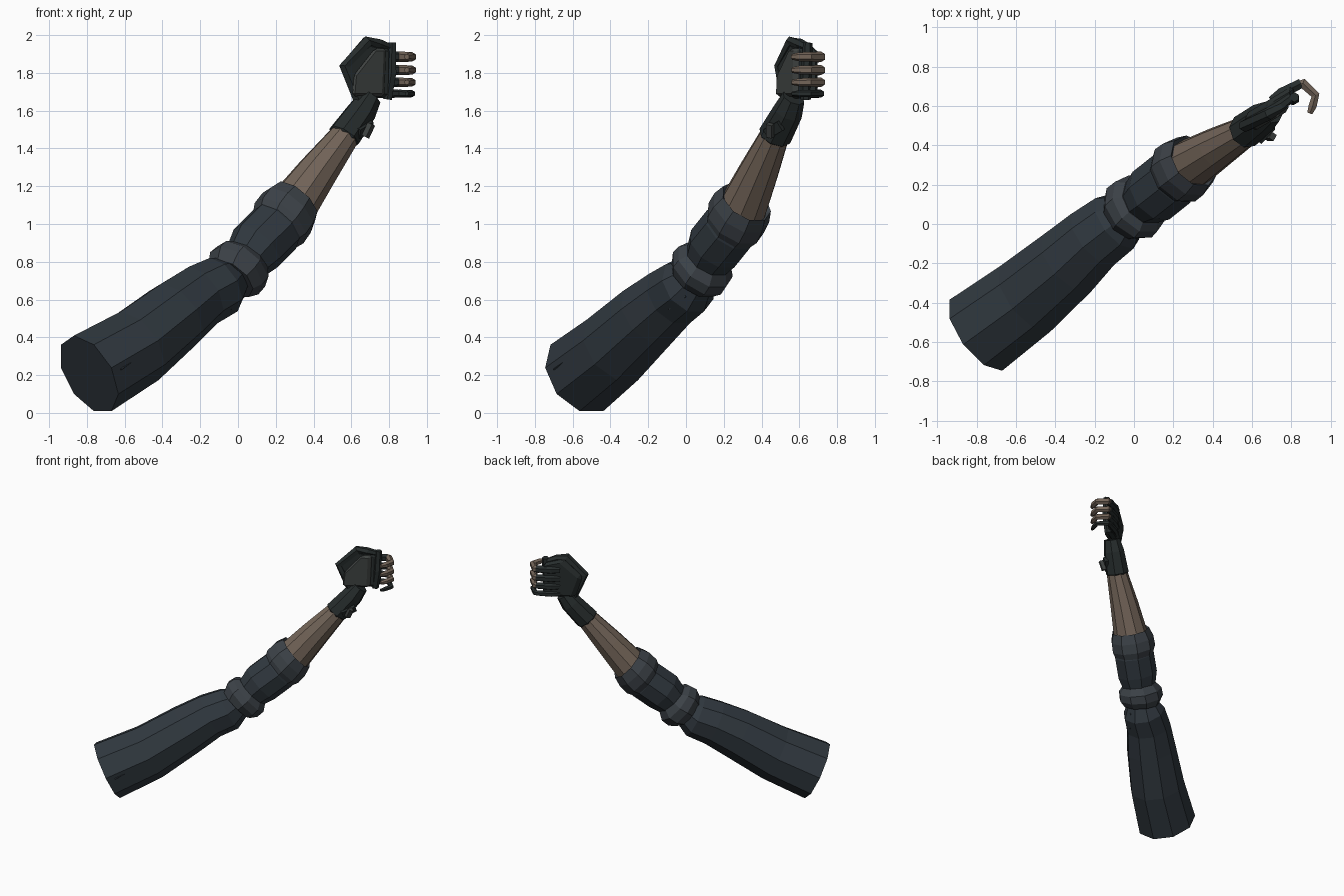
import bpy, bmesh
from mathutils import Vector, Matrix
from math import cos, sin, tau

if "Cube" in bpy.data.objects:
    bpy.data.objects.remove(bpy.data.objects["Cube"])


def material(name, rgb):
    m = bpy.data.materials.new(name)
    m.diffuse_color = (*rgb, 1)
    m.use_nodes = True
    m.node_tree.nodes["Principled BSDF"].inputs["Base Color"].default_value = m.diffuse_color
    return m


CLOTH = material("sleeve_cloth", (.030, .040, .050))
BAND = material("band_cloth", (.045, .054, .064))
GLOVE = material("glove_dark", (.020, .026, .026))
PAD = material("palm_grey", (.048, .054, .052))
SKIN = material("skin", (.170, .128, .098))


def finish(name, bm, mat):
    bmesh.ops.recalc_face_normals(bm, faces=bm.faces)
    me = bpy.data.meshes.new(name)
    bm.to_mesh(me)
    bm.free()
    me.materials.append(mat)
    ob = bpy.data.objects.new(name, me)
    bpy.context.collection.objects.link(ob)
    return ob


def loft(name, stations, mat, n=9, ref=(0, 0, 1), axis=None, flat=1.0):
    """Faceted tube through (x, y, z, radius) stations, capped at both ends."""
    bm = bmesh.new()
    pts = [Vector(s[:3]) for s in stations]
    rings = []
    for i, (p, s) in enumerate(zip(pts, stations)):
        t = Vector(axis) if axis else pts[min(i + 1, len(pts) - 1)] - pts[max(i - 1, 0)]
        t.normalize()
        up = Vector(ref)
        up = (up - t * up.dot(t)).normalized()
        side = t.cross(up)
        rings.append([bm.verts.new(p + s[3] * (up * cos(tau * k / n) + flat * side * sin(tau * k / n)))
                      for k in range(n)])
    for a, b in zip(rings, rings[1:]):
        for k in range(n):
            bm.faces.new((a[k], a[(k + 1) % n], b[(k + 1) % n], b[k]))
    bm.faces.new(rings[0])
    bm.faces.new(rings[-1])
    return finish(name, bm, mat)


def hand_slab(name, profile, front, back, mat, bevel):
    """Front-view (x, z) outline given thickness across the slanted hand plane."""
    bm = bmesh.new()
    plane = lambda x: .53 + (x - .60) * .6
    f = [bm.verts.new((x, plane(x) + front, z)) for x, z in profile]
    b = [bm.verts.new((x, plane(x) + back, z)) for x, z in profile]
    bm.faces.new(f)
    bm.faces.new(b)
    for k in range(len(f)):
        j = (k + 1) % len(f)
        bm.faces.new((f[k], f[j], b[j], b[k]))
    ob = finish(name, bm, mat)
    m = ob.modifiers.new("bevel", "BEVEL")
    m.width, m.segments = bevel, 1
    return ob


def plate(name, centre, x_dir, normal, size, mat):
    """Thin box with its long side along x_dir."""
    z = Vector(normal).normalized()
    x = Vector(x_dir)
    x = (x - z * x.dot(z)).normalized()
    rot = Matrix((x, z.cross(x), z)).transposed().to_4x4()
    bm = bmesh.new()
    bmesh.ops.create_cube(bm, size=1, matrix=Matrix.Translation(centre) @ rot @ Matrix.Diagonal((*size, 1)))
    return finish(name, bm, mat)


# Sleeve in overlapping sections
loft("upper_sleeve", [(-.79, -.555, .203, .228), (-.54, -.37, .35, .213), (-.33, -.19, .52, .192),
                      (-.20, -.07, .62, .172), (-.09, .01, .675, .163), (-.04, .05, .72, .12)], CLOTH)
loft("elbow_band", [(-.04, .04, .71, .14), (-.01, .07, .75, .172),
                    (.025, .10, .785, .168), (.05, .12, .82, .13)], BAND)
loft("lower_sleeve", [(.04, .11, .80, .125), (.10, .155, .88, .155),
                      (.20, .235, .98, .155), (.23, .26, 1.02, .14)], CLOTH)
loft("rolled_cuff", [(.195, .235, .97, .145), (.225, .26, 1.015, .170), (.265, .29, 1.07, .168),
                     (.305, .32, 1.12, .145), (.29, .31, 1.10, .12)], BAND,
     axis=(.58, .45, .68))

# Sleeve creases, loose seam and torn slit
loft("elbow_fold", [(-.19, -.19, .61, .008), (-.11, -.13, .65, .04), (-.02, -.055, .72, .01)], CLOTH, 5)
loft("under_fold", [(-.13, -.15, .56, .008), (-.05, -.08, .57, .03), (.03, .0, .62, .008)], CLOTH, 5)
loft("sleeve_seam", [(-.62, -.70, .23, .004), (-.47, -.55, .34, .010), (-.33, -.41, .45, .004)], CLOTH, 4)
plate("torn_slit", (.125, .135, 1.025), (.11, -.05, -.04), (-.15, -.45, .85), (.12, .025, .02), SKIN)

# Bare forearm and glove cuff
loft("forearm", [(.265, .29, 1.06, .135), (.42, .385, 1.275, .108), (.575, .475, 1.48, .078)], SKIN, 10)
loft("glove_cuff", [(.555, .465, 1.455, .076), (.562, .470, 1.465, .090), (.655, .54, 1.595, .080),
                    (.70, .57, 1.67, .062)], GLOVE, 8, axis=(.5, .36, .79))
plate("wrist_strap", (.672, .465, 1.50), (-.15, .8, .5), (.75, -.5, -.35), (.11, .055, .025), GLOVE)
plate("strap_buckle", (.69, .445, 1.495), (.1, .2, 1), (.75, -.5, -.35), (.075, .035, .03), PAD)

# Palm, pad and knuckle ridge
hand_slab("palm", [(.61, 1.66), (.56, 1.83), (.69, 1.965), (.81, 1.93), (.81, 1.67)], -.04, .05, GLOVE, .02)
hand_slab("palm_pad", [(.605, 1.675), (.615, 1.79), (.725, 1.93), (.785, 1.93), (.775, 1.675)], -.065, -.02, PAD, .015)
loft("knuckle_ridge", [(.79, .635, 1.66, .028), (.812, .635, 1.80, .03), (.815, .645, 1.96, .025)], GLOVE, 6, (0, 1, 0))

# Thumb folded over the top of the palm
loft("thumb", [(.64, .535, 1.66, .035), (.565, .50, 1.835, .033), (.685, .56, 1.965, .033),
               (.745, .60, 1.955, .028), (.80, .645, 1.935, .022)], GLOVE, 6, (0, 1, 0))

# Curled fingers: gloved base, bare ends except the little finger
for finger, z, r in (("index", 1.885, .028), ("middle", 1.815, .027), ("ring", 1.750, .025), ("little", 1.690, .021)):
    loft(finger + "_finger_base", [(.70, .625, z, r), (.75, .665, z, r + .003), (.85, .715, z, r)], GLOVE, 6)
    loft(finger + "_finger_tip", [(.82, .70, z, r * .9), (.858, .715, z, r), (.922, .655, z, r * .9),
                                  (.908, .60, z, r * .85), (.893, .562, z, r * .55)],
         GLOVE if finger == "little" else SKIN, 6)
